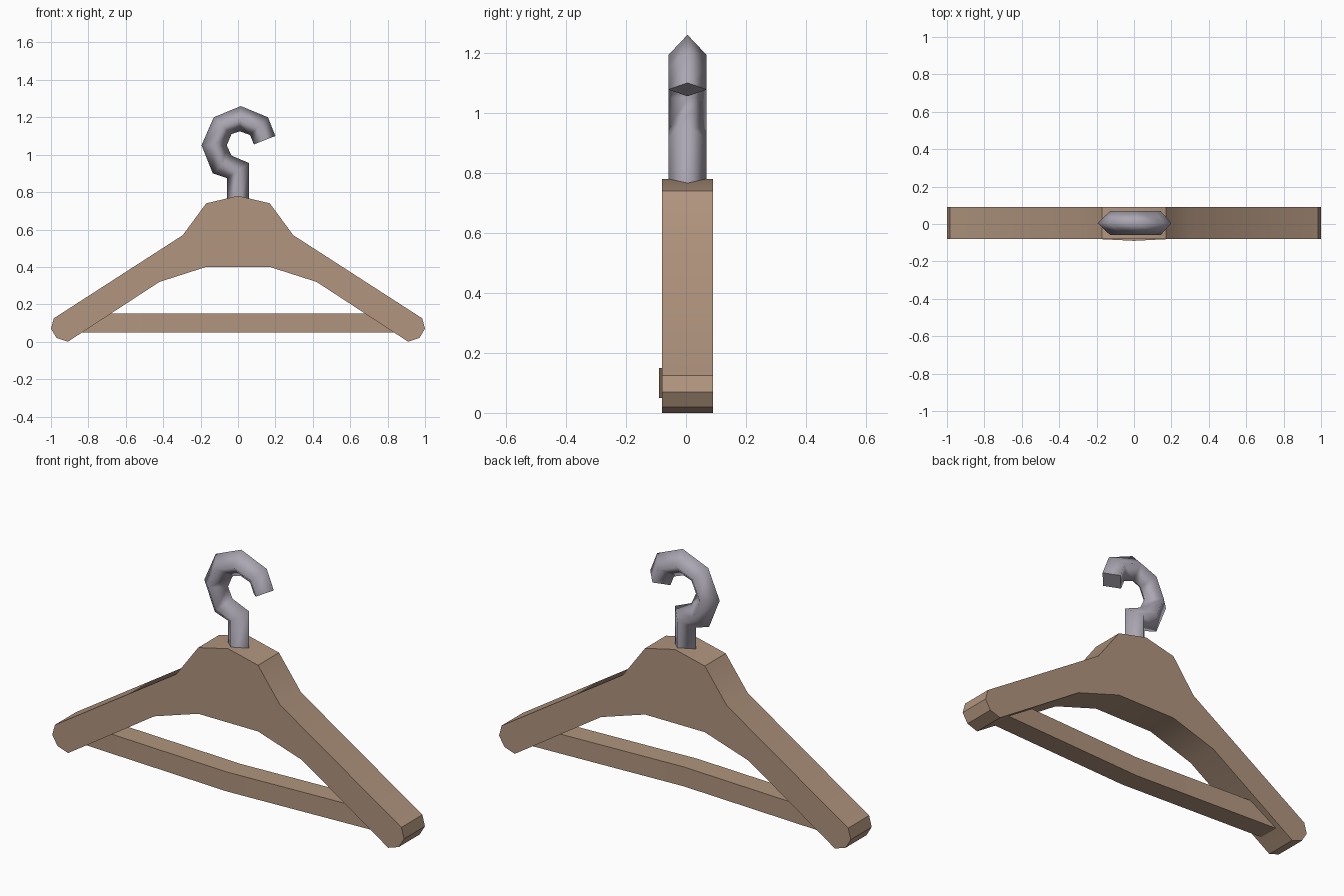
import bpy
import bmesh
from math import radians

cube = bpy.data.objects.get("Cube")
if cube:
    bpy.data.objects.remove(cube, do_unlink=True)


def material(name, colour):
    mat = bpy.data.materials.new(name)
    mat.use_nodes = True
    mat.diffuse_color = (*colour, 1)
    bsdf = next(n for n in mat.node_tree.nodes if n.type == 'BSDF_PRINCIPLED')
    bsdf.inputs["Base Color"].default_value = (*colour, 1)
    bsdf.inputs["Roughness"].default_value = 0.7
    return mat


def loft(name, rings, mat):
    """Bridge equal-sized rings of points and cap both ends."""
    bm = bmesh.new()
    loops = [[bm.verts.new(p) for p in ring] for ring in rings]
    for a, b in zip(loops, loops[1:]):
        for i in range(len(a)):
            j = (i + 1) % len(a)
            bm.faces.new((a[i], a[j], b[j], b[i]))
    caps = [bm.faces.new(loops[0]), bm.faces.new(loops[-1])]
    for face in bm.faces:
        face.smooth = face not in caps
    bmesh.ops.recalc_face_normals(bm, faces=bm.faces[:])
    mesh = bpy.data.meshes.new(name)
    bm.to_mesh(mesh)
    bm.free()
    mesh.materials.append(mat)
    obj = bpy.data.objects.new(name, mesh)
    bpy.context.collection.objects.link(obj)
    return obj


def smooth_by_angle(obj, degrees):
    bpy.ops.object.select_all(action='DESELECT')
    obj.select_set(True)
    bpy.context.view_layer.objects.active = obj
    bpy.ops.object.shade_smooth_by_angle(angle=radians(degrees))


wood = material("tan wood", (0.44, 0.30, 0.21))
metal = material("grey metal", (0.41, 0.385, 0.45))

# Shoulder body: half outline mirrored, then extruded front to back
half = [(0.17, 0.74), (0.295, 0.57), (0.985, 0.125), (1.0, 0.07),
        (0.97, 0.02), (0.91, 0.0), (0.42, 0.32), (0.17, 0.40)]
outline = [(0, 0.78)] + half + [(-x, z) for x, z in reversed(half)]
body = loft("shoulder_body", [[(x, y, z) for x, z in outline]
                              for y in (-0.08, 0.09)], wood)
smooth_by_angle(body, 35)

# Trouser bar: square section, bowed towards the front in the middle
bar_rings = []
for x, front in ((-0.9, -0.045), (0, -0.09), (0.9, -0.045)):
    back = front + 0.11
    bar_rings.append([(x, front, 0.05), (x, back, 0.05),
                      (x, back, 0.15), (x, front, 0.15)])
bar = loft("trouser_bar", bar_rings, wood)
smooth_by_angle(bar, 35)

# Hook: diamond section swept between outer and inner points
hook_pairs = [((-0.06, 0.70), (0.06, 0.70)),
              ((-0.06, 0.875), (0.06, 0.955)),
              ((-0.135, 0.90), (-0.035, 0.995)),
              ((-0.195, 1.05), (-0.06, 1.05)),
              ((-0.13, 1.20), (-0.035, 1.11)),
              ((0.015, 1.26), (0.01, 1.125)),
              ((0.16, 1.20), (0.065, 1.105)),
              ((0.20, 1.10), (0.085, 1.055))]
mid_y, half_width = 0.005, 0.064
hook_rings = []
for (ox, oz), (ix, iz) in hook_pairs:
    mx, mz = (ox + ix) / 2, (oz + iz) / 2
    hook_rings.append([(ox, mid_y, oz), (mx, mid_y - half_width, mz),
                       (ix, mid_y, iz), (mx, mid_y + half_width, mz)])
loft("hook", hook_rings, metal)
